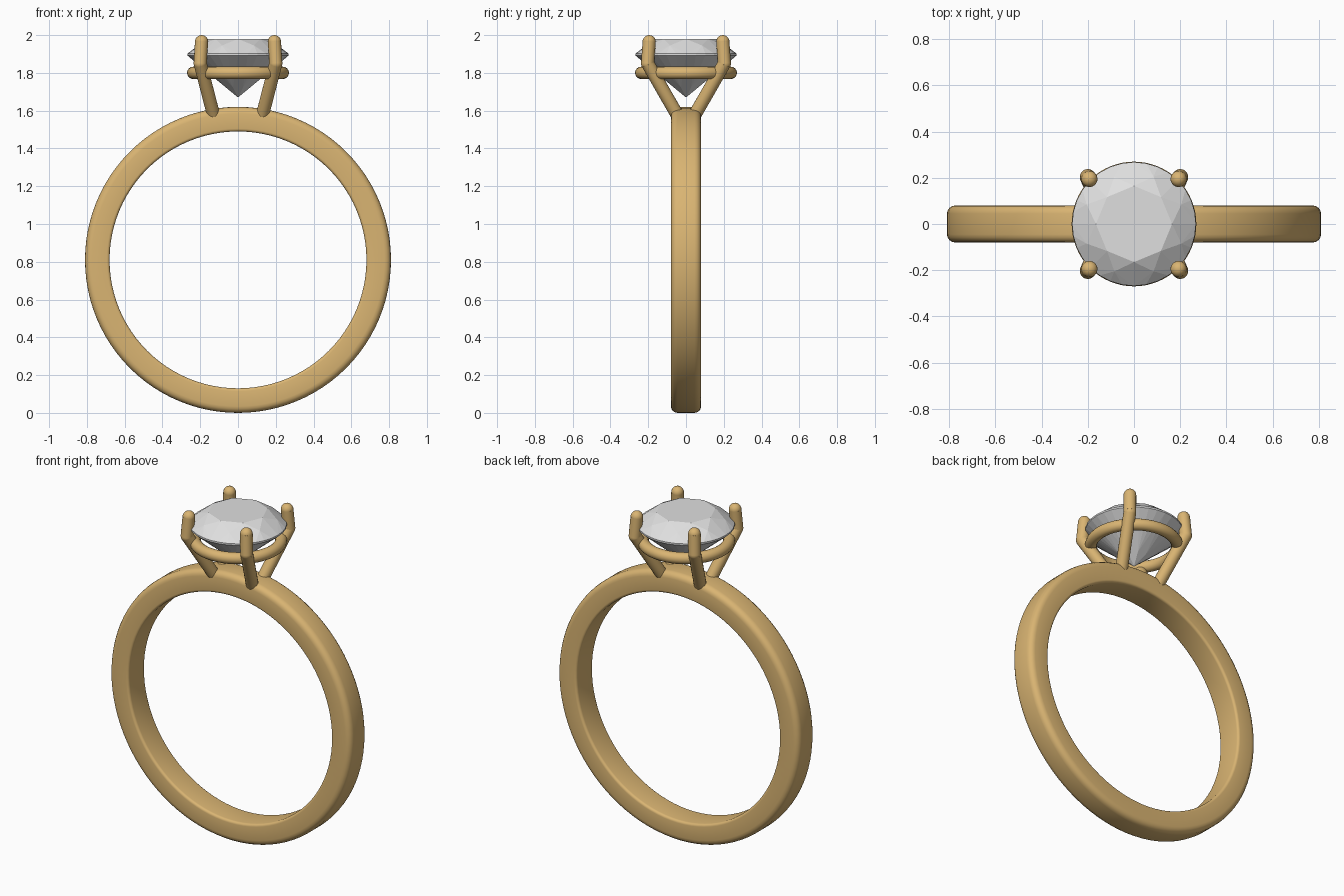
import bpy, bmesh
from math import sin, cos, pi, radians
from mathutils import Vector, Matrix

cube = bpy.data.objects.get("Cube")
if cube:
    bpy.data.objects.remove(cube, do_unlink=True)


def material(name, color):
    m = bpy.data.materials.new(name)
    m.use_nodes = True
    m.diffuse_color = color
    bsdf = next(n for n in m.node_tree.nodes if n.type == 'BSDF_PRINCIPLED')
    bsdf.inputs["Base Color"].default_value = color
    return m


gold = material("warm gold", (0.70, 0.46, 0.17, 1))
clear = material("pale gem", (0.74, 0.74, 0.74, 1))


def add_object(name, bm, mat, smooth=True):
    bmesh.ops.recalc_face_normals(bm, faces=bm.faces)
    mesh = bpy.data.meshes.new(name)
    for f in bm.faces:
        f.smooth = smooth
    bm.to_mesh(mesh)
    bm.free()
    mesh.materials.append(mat)
    ob = bpy.data.objects.new(name, mesh)
    bpy.context.collection.objects.link(ob)
    return ob


def circle(radius, z, count, turn=0.0):
    return [Vector((radius * cos(2 * pi * (i + turn) / count),
                    radius * sin(2 * pi * (i + turn) / count), z)) for i in range(count)]


def revolve(name, profile, steps, mat):
    """Sweep a closed (radius, height) profile around the z axis."""
    bm = bmesh.new()
    rows = []
    for s in range(steps):
        a = 2 * pi * s / steps
        rows.append([bm.verts.new((r * cos(a), r * sin(a), h)) for r, h in profile])
    n = len(profile)
    for s in range(steps):
        a, b = rows[s], rows[(s + 1) % steps]
        for i in range(n):
            j = (i + 1) % n
            bm.faces.new((a[i], b[i], b[j], a[j]))
    return add_object(name, bm, mat)


# Band: rounded rectangular section, softer on the outside edge
def corner(r, h, radius, start):
    return [(r + radius * cos(start + pi / 2 * k / 4),
             h + radius * sin(start + pi / 2 * k / 4)) for k in range(5)]


outer, inner, half = 0.81, 0.68, 0.08
soft, tight = 0.035, 0.015
section = (corner(outer - soft, half - soft, soft, 0)
           + corner(inner + tight, half - tight, tight, pi / 2)
           + corner(inner + tight, tight - half, tight, pi)
           + corner(outer - soft, soft - half, soft, 3 * pi / 2))
band = revolve("band", section, 96, gold)
band.rotation_euler.x = radians(90)
band.location.z = outer

# Collar under the stone
wire = [(0.237 + 0.033 * cos(2 * pi * k / 16), 0.033 * sin(2 * pi * k / 16)) for k in range(16)]
collar = revolve("collar", wire, 64, gold)
collar.location.z = 1.80

# Prongs: bent rods with rounded tips, one per quadrant
path = [Vector((0.12, 0.025, 1.54)), Vector((0.2, 0.203, 1.85)), Vector((0.193, 0.195, 1.965))]
thick = 0.035
for side, sx in (("left", 1), ("right", -1)):
    for end, sy in (("front", -1), ("back", 1)):
        bm = bmesh.new()
        points = [Vector((p.x * sx, p.y * sy, p.z)) for p in path]
        for a, b in zip(points, points[1:]):
            d = b - a
            place = Matrix.Translation((a + b) / 2) @ d.to_track_quat('Z', 'Y').to_matrix().to_4x4()
            bmesh.ops.create_cone(bm, cap_ends=True, segments=20, radius1=thick, radius2=thick,
                                  depth=d.length, matrix=place)
        for p in points[1:]:
            bmesh.ops.create_uvsphere(bm, u_segments=20, v_segments=12, radius=thick,
                                      matrix=Matrix.Translation(p))
        prong = add_object(f"prong_{end}_{side}", bm, gold)
        bpy.ops.object.select_all(action='DESELECT')
        prong.select_set(True)
        bpy.context.view_layer.objects.active = prong
        bpy.ops.object.shade_smooth_by_angle(angle=radians(40))

# Gem: brilliant cut as the hull of table, crown, girdle, pavilion and culet points
bm = bmesh.new()
cut = (circle(0.165, 1.98, 8) + circle(0.222, 1.945, 8, 0.5)
       + circle(0.268, 1.902, 32) + circle(0.268, 1.892, 32)
       + circle(0.07, 1.723, 8, 0.5) + [Vector((0, 0, 1.67))])
for p in cut:
    bm.verts.new(p)
bmesh.ops.convex_hull(bm, input=bm.verts)
bmesh.ops.dissolve_limit(bm, angle_limit=radians(1), verts=bm.verts, edges=bm.edges)
add_object("gem", bm, clear, smooth=False)
